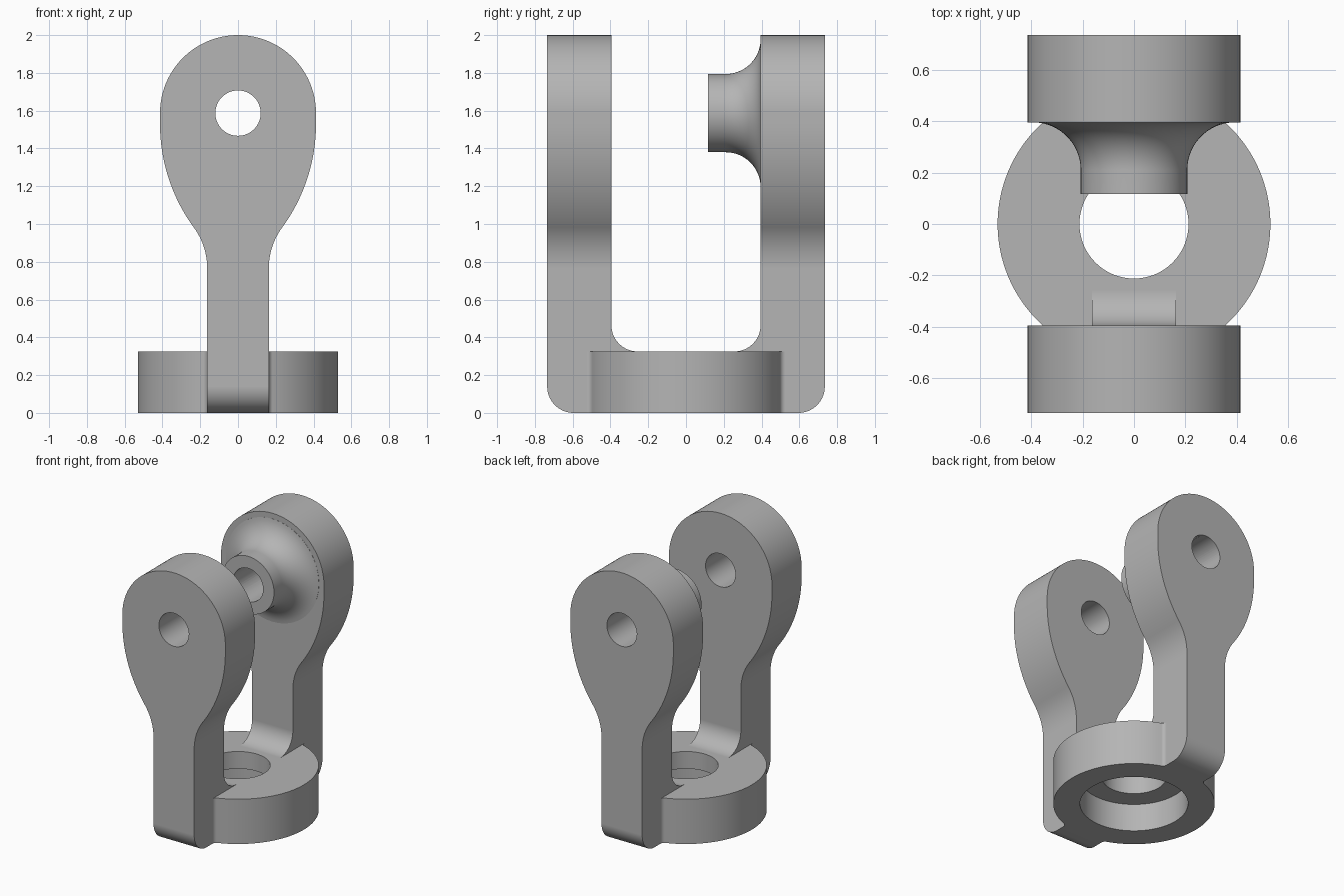
import bpy, bmesh
from math import sin, cos, pi, radians, sqrt, atan2
from mathutils import Vector, Matrix

cube = bpy.data.objects.get("Cube")
if cube:
    bpy.data.objects.remove(cube, do_unlink=True)

grey = bpy.data.materials.new("plain grey")
grey.use_nodes = True
grey.diffuse_color = (0.46, 0.46, 0.46, 1)
grey.node_tree.nodes["Principled BSDF"].inputs["Base Color"].default_value = grey.diffuse_color


def arc(cx, cy, r, a0, a1, n=16):
    """Points on an arc, angles in degrees."""
    angles = [radians(a0 + (a1 - a0) * i / n) for i in range(n + 1)]
    return [(cx + r * cos(a), cy + r * sin(a)) for a in angles]


def mirrored(half):
    """Close a right-hand half outline across the first axis."""
    return half + [(-u, v) for u, v in reversed(half)]


def add_object(name, bm):
    bmesh.ops.remove_doubles(bm, verts=bm.verts, dist=1e-5)
    bmesh.ops.recalc_face_normals(bm, faces=bm.faces)
    mesh = bpy.data.meshes.new(name)
    bm.to_mesh(mesh)
    bm.free()
    mesh.materials.append(grey)
    obj = bpy.data.objects.new(name, mesh)
    bpy.context.collection.objects.link(obj)
    return obj


def prism(name, outline, place, start, end):
    """Extrude an outline; place(u, v, w) maps it into space."""
    bm = bmesh.new()
    face = bm.faces.new([bm.verts.new(place(u, v, start)) for u, v in outline])
    extruded = bmesh.ops.extrude_face_region(bm, geom=[face])["geom"]
    shift = Vector(place(0, 0, end)) - Vector(place(0, 0, start))
    bmesh.ops.translate(bm, vec=shift, verts=[e for e in extruded if isinstance(e, bmesh.types.BMVert)])
    return add_object(name, bm)


def combine(target, tool, operation):
    """Apply a boolean and discard the tool."""
    mod = target.modifiers.new(operation.lower(), "BOOLEAN")
    mod.operation, mod.object, mod.solver = operation, tool, "EXACT"
    graph = bpy.context.evaluated_depsgraph_get()
    mesh = bpy.data.meshes.new_from_object(target.evaluated_get(graph))
    target.modifiers.clear()
    target.data = mesh
    bpy.data.objects.remove(tool, do_unlink=True)


along_x = lambda u, v, w: (w, u, v)
along_y = lambda u, v, w: (u, w, v)
along_z = lambda u, v, w: (u, v, w)

OUT, IN, STEM, FLOOR, EYE = 0.735, 0.395, 0.163, 0.325, 1.587
BEND, DISC, FILLET = 0.14, 0.53, 0.03

# Fork: a U-shaped side profile trimmed by the paddle-shaped front outline
u_half = (arc(OUT - BEND, BEND, BEND, -90, 0) + [(OUT, 2), (IN, 2)]
          + arc(IN - BEND, FLOOR + BEND, BEND, 0, -90))
fork = prism("fork_body", mirrored(u_half), along_x, -0.6, 0.6)

paddle = ([(STEM, -0.1)] + arc(STEM + 0.37, 0.764, 0.37, 180, 144)
          + arc(0.413 - 0.93, 1.53, 0.93, -36, 0, 24) + arc(0, EYE, 0.413, 0, 89, 32))
combine(fork, prism("paddle_trim", mirrored(paddle), along_y, -1, 1), "INTERSECT")

# Base ring, flared where it meets the arms
fx = STEM + FILLET
fy = sqrt((DISC + FILLET) ** 2 - fx ** 2)
lean = atan2(fy, fx) * 180 / pi
quarter = arc(0, 0, DISC, 0, lean, 32) + arc(fx, fy, FILLET, lean - 180, -180, 8)
half = [(u, -v) for u, v in reversed(quarter)] + quarter[1:]
combine(fork, prism("base_ring", mirrored(half), along_z, 0, FLOOR), "UNION")

# Flared boss on the inside of the back arm
flare = [(0.392 - 0.185 * cos(radians(a)), 0.21 + 0.185 * sin(radians(a))) for a in range(0, 85, 6)]
profile = [(0, 0.117), (0.207, 0.117)] + flare + [(flare[-1][0], 0.5), (0, 0.5)]
bm = bmesh.new()
verts = [bm.verts.new((r, y, 0)) for r, y in profile]
edges = [bm.edges.new(pair) for pair in zip(verts, verts[1:])]
bmesh.ops.spin(bm, geom=verts + edges, cent=(0, 0, 0), axis=(0, 1, 0), angle=2 * pi, steps=64)
bmesh.ops.translate(bm, vec=(0, 0, EYE), verts=bm.verts)
combine(fork, add_object("boss", bm), "UNION")

# Pin hole, base bore and the wider recess underneath
def circle(v, r):
    return arc(0, v, r, 0, 360, 64)[:-1]

combine(fork, prism("pin_hole", circle(EYE, 0.12), along_y, -1, 1), "DIFFERENCE")
combine(fork, prism("base_bore", circle(0, 0.212), along_z, -0.1, 0.6), "DIFFERENCE")
combine(fork, prism("base_recess", circle(0, 0.355), along_z, -0.1, 0.2), "DIFFERENCE")

# Smooth curved walls, crisp edges
bpy.ops.object.select_all(action="DESELECT")
fork.select_set(True)
bpy.context.view_layer.objects.active = fork
bpy.ops.object.shade_smooth_by_angle(angle=radians(30))
normals = fork.modifiers.new("even_shading", "WEIGHTED_NORMAL")
normals.keep_sharp = True
